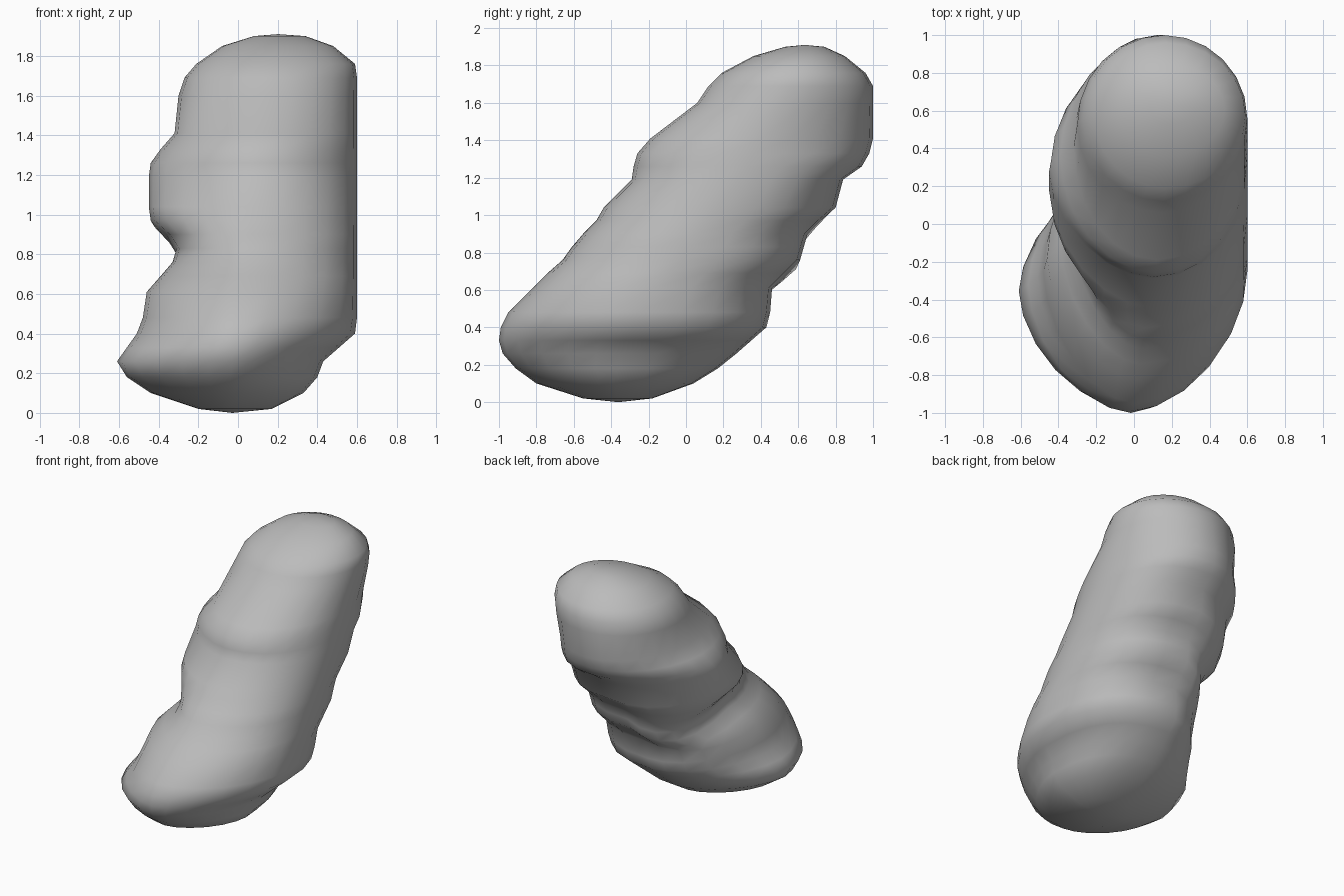
import bpy
import bmesh
from math import cos, sin, pi, exp, copysign

default_cube = bpy.data.objects.get("Cube")
if default_cube:
    bpy.data.objects.remove(default_cube, do_unlink=True)

SIDES = 24

# Slices of the leaning body: height, low x, high x, front y, back y
SLICES = [
    (.02, -.2, .17, -.55, -.18),
    (.1, -.44, .33, -.8, .04),
    (.18, -.56, .4, -.91, .17),
    (.26, -.61, .43, -.98, .27),
    (.33, -.56, .51, -1, .35),
    (.4, -.51, .59, -.99, .43),
    (.48, -.48, .6, -.95, .45),
    (.61, -.46, .6, -.82, .46),
    (.69, -.39, .6, -.74, .54),
    (.76, -.33, .6, -.66, .61),
    (.83, -.31, .6, -.61, .63),
    (.9, -.36, .6, -.55, .65),
    (.97, -.44, .6, -.48, .72),
    (1.04, -.45, .6, -.44, .8),
    (1.19, -.45, .6, -.29, .84),
    (1.26, -.44, .6, -.28, .94),
    (1.33, -.39, .6, -.26, .98),
    (1.41, -.32, .6, -.19, 1),
    (1.6, -.3, .6, .06, 1),
    (1.69, -.27, .6, .12, 1),
    (1.76, -.21, .59, .19, .96),
    (1.85, -.08, .48, .36, .85),
    (1.9, .08, .34, .53, .74),
]


def ramp(value, start, length):
    """Rise from zero to one over a stretch."""
    return min(1, max(0, (value - start) / length))


def roundness(across, along, height, crease):
    """Superellipse power for each quarter of a slice, round at the top."""
    if along > 0:
        power = 1.7 + .3 * crease if across < 0 else 2.4
    else:
        power = 1.72 if across < 0 else 1.7 + .4 * ramp(height, .35, .35)
    return power + (2 - power) * ramp(height, 1.2, .2)


def add_ring(bm, height, low_x, high_x, front_y, back_y):
    """Add one rounded slice; the side crease drops toward the back."""
    ridge_x = .13 * height - .06
    centre_y, half_y = (front_y + back_y) / 2, (back_y - front_y) / 2
    crease = exp(-((height - .8) / .25) ** 2)
    ring = []
    for i in range(SIDES):
        angle = 2 * pi * i / SIDES
        across, along = cos(angle), sin(angle)
        power = 2 / roundness(across, along, height, crease)
        half_x = high_x - ridge_x if across > 0 else ridge_x - low_x
        drop = .2 * crease * max(0, -across) * max(0, along)
        ring.append(bm.verts.new((
            ridge_x + half_x * copysign(abs(across) ** power, across),
            centre_y + half_y * copysign(abs(along) ** power, along),
            height - drop)))
    return ring


def bridge(bm, lower, upper):
    """Join two neighbouring slices with quads."""
    for i in range(SIDES):
        j = (i + 1) % SIDES
        bm.faces.new((lower[i], lower[j], upper[j], upper[i]))


def close_end(bm, ring, tip_height):
    """Close an end with a shallow fan."""
    tip = bm.verts.new((sum(v.co.x for v in ring) / SIDES,
                        sum(v.co.y for v in ring) / SIDES, tip_height))
    for i in range(SIDES):
        bm.faces.new((ring[i], ring[(i + 1) % SIDES], tip))


# Plain grey surface
grey = bpy.data.materials.new("plain_grey")
grey.use_nodes = True
colour = (.5, .5, .5, 1)
grey.diffuse_color = colour
grey.node_tree.nodes["Principled BSDF"].inputs["Base Color"].default_value = colour

# Ridged, leaning body
bm = bmesh.new()
rings = [add_ring(bm, *row) for row in SLICES]
for lower, upper in zip(rings, rings[1:]):
    bridge(bm, lower, upper)
close_end(bm, rings[0], 0)
close_end(bm, rings[-1], 1.91)
bmesh.ops.recalc_face_normals(bm, faces=bm.faces)
mesh = bpy.data.meshes.new("ridged_body")
bm.to_mesh(mesh)
bm.free()
mesh.materials.append(grey)

body = bpy.data.objects.new("ridged_body", mesh)
bpy.context.collection.objects.link(body)
bpy.context.view_layer.objects.active = body
body.select_set(True)
bpy.ops.object.shade_smooth()
